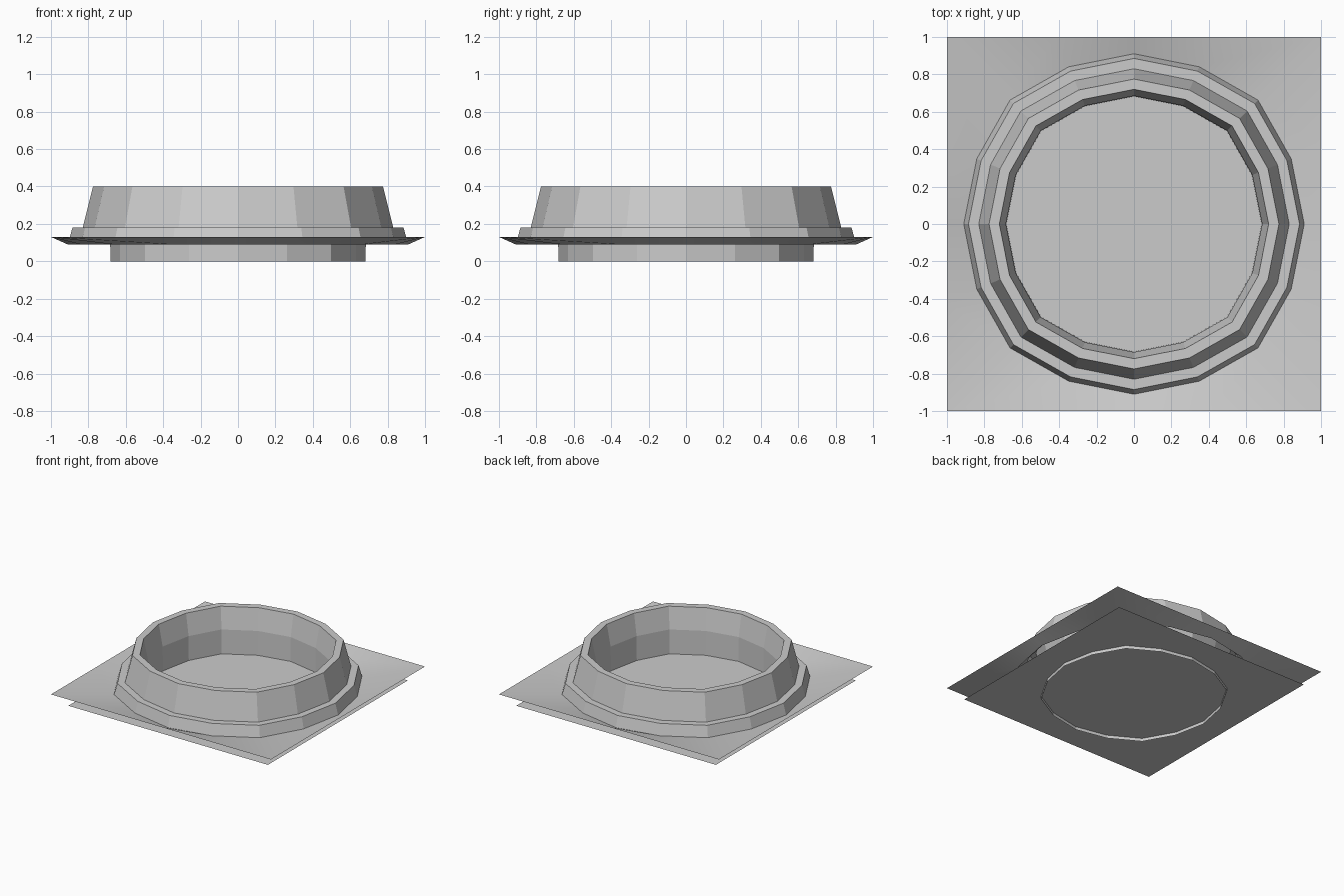
import bpy, bmesh, math

if "Cube" in bpy.data.objects:
    bpy.data.objects.remove(bpy.data.objects["Cube"])

N = 16


def corner(i, r, z):
    # 16-sided outline, slightly pushed out on the diagonals
    a = math.tau * i / N
    k = r * (1.03 if i % 4 == 2 else 1.0)
    return (k * math.cos(a), k * math.sin(a), z)


def square_point(i, h, z):
    # matching point on a square outline
    a = math.tau * i / N
    c, s = math.cos(a), math.sin(a)
    m = h / max(abs(c), abs(s))
    return (c * m, s * m, z)


def make_object(name, loops, smooth=False):
    # bridge successive closed loops of points
    bm = bmesh.new()
    rings = [[bm.verts.new(p) for p in loop] for loop in loops]
    for a, b in zip(rings, rings[1:]):
        for i in range(N):
            j = (i + 1) % N
            bm.faces.new((a[i], a[j], b[j], b[i]))
    for f in bm.faces:
        f.smooth = smooth
    mesh = bpy.data.meshes.new(name)
    bm.to_mesh(mesh)
    bm.free()
    ob = bpy.data.objects.new(name, mesh)
    bpy.context.collection.objects.link(ob)
    return ob


# basin wall: stepped outer skirt, flat rim, inner shaft, open underneath
profile = [(0.91, 0.09), (0.885, 0.18), (0.83, 0.18), (0.775, 0.40),
           (0.72, 0.40), (0.685, 0.225), (0.682, 0.0)]
make_object("basin_wall", [[corner(i, r, z) for i in range(N)] for r, z in profile])

# surrounding ground: square edge dipping to the foot of the wall
make_object("ground_surround",
            [[square_point(i, 1.0, 0.13) for i in range(N)],
             [corner(i, 0.91, 0.09) for i in range(N)]], smooth=True)

# flat water sheet crossing the shaft
bpy.ops.mesh.primitive_plane_add(size=1.815, location=(0, 0, 0.026))
bpy.context.object.name = "water_sheet"
